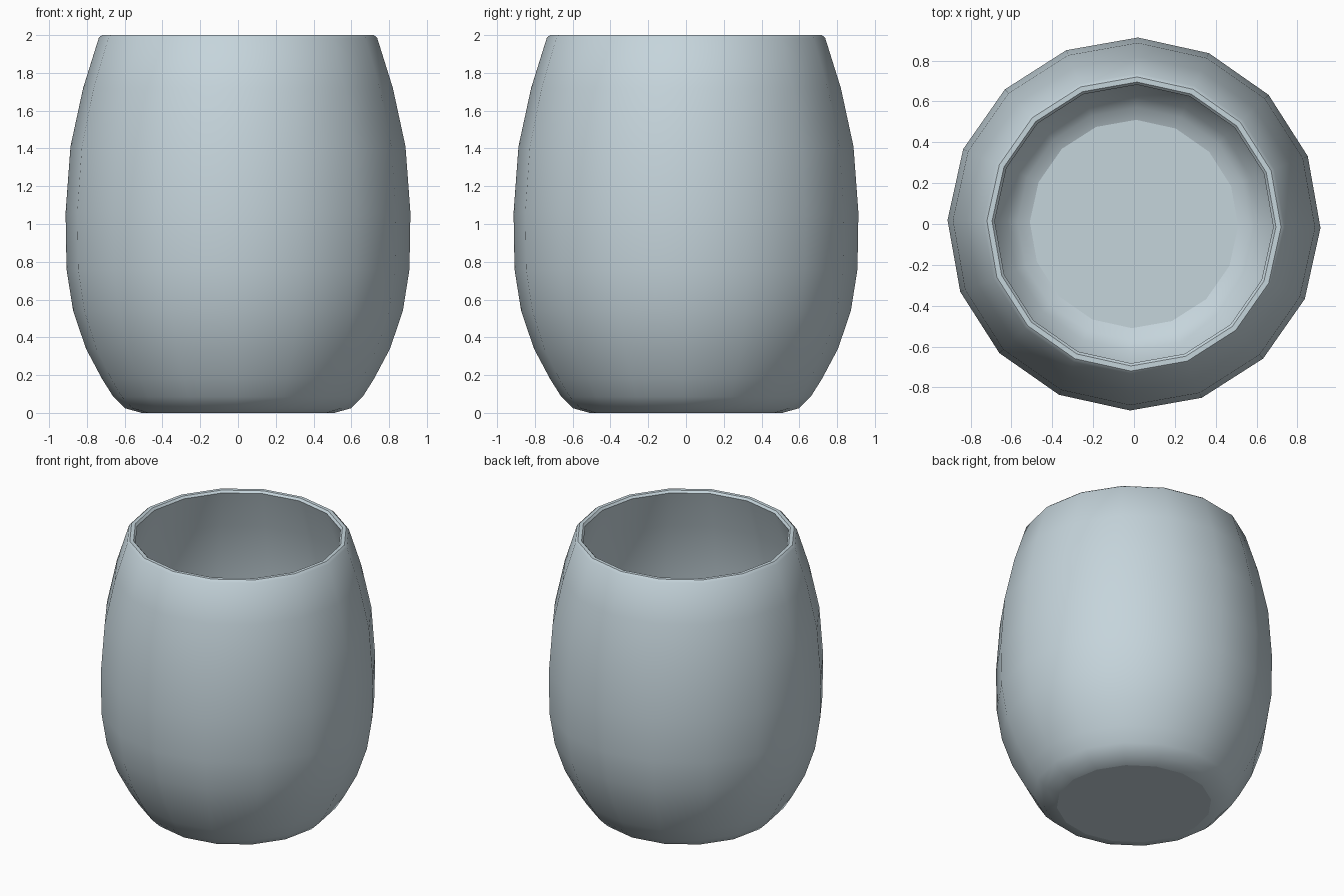
import bpy, bmesh, math

if "Cube" in bpy.data.objects:
    bpy.data.objects.remove(bpy.data.objects["Cube"])

SIDES = 16
TURN = math.radians(-1.2)

# Profile (radius, height): outside from the base up, over the rim, down inside
outer = [(0.51, 0.0), (0.60, 0.025), (0.66, 0.085), (0.72, 0.18), (0.805, 0.34),
         (0.873, 0.54), (0.908, 0.76), (0.913, 1.06), (0.887, 1.41),
         (0.82, 1.72), (0.737, 1.985)]
rim = [(0.72, 2.0), (0.695, 2.0), (0.682, 1.985)]
inner = [(0.768, 1.71), (0.835, 1.40), (0.861, 1.06), (0.856, 0.77), (0.823, 0.56),
         (0.76, 0.37), (0.68, 0.215), (0.62, 0.12), (0.57, 0.075), (0.51, 0.05)]

bm = bmesh.new()
rings = []
for r, z in outer + rim + inner:
    rings.append([bm.verts.new((r * math.cos(TURN + 2 * math.pi * i / SIDES),
                                r * math.sin(TURN + 2 * math.pi * i / SIDES), z))
                  for i in range(SIDES)])
for a, b in zip(rings, rings[1:]):
    for i in range(SIDES):
        j = (i + 1) % SIDES
        bm.faces.new((a[i], a[j], b[j], b[i]))

# Base and inner floor
bm.faces.new(rings[0][::-1])
bm.faces.new(rings[-1])

mesh = bpy.data.meshes.new("cup")
bm.to_mesh(mesh)
bm.free()
cup = bpy.data.objects.new("cup", mesh)
bpy.context.collection.objects.link(cup)

# Pale blue-grey ceramic
mat = bpy.data.materials.new("pale blue grey")
mat.diffuse_color = (0.56, 0.66, 0.71, 1)
mat.use_nodes = True
mat.node_tree.nodes["Principled BSDF"].inputs["Base Color"].default_value = mat.diffuse_color
mesh.materials.append(mat)

# Smooth walls with crisp rim; base and floor stay flat
bpy.context.view_layer.objects.active = cup
cup.select_set(True)
bpy.ops.object.shade_smooth_by_angle(angle=math.radians(31))
flat = {len(mesh.polygons) - 1, len(mesh.polygons) - 2}
for p in mesh.polygons:
    if p.index in flat:
        p.use_smooth = False
